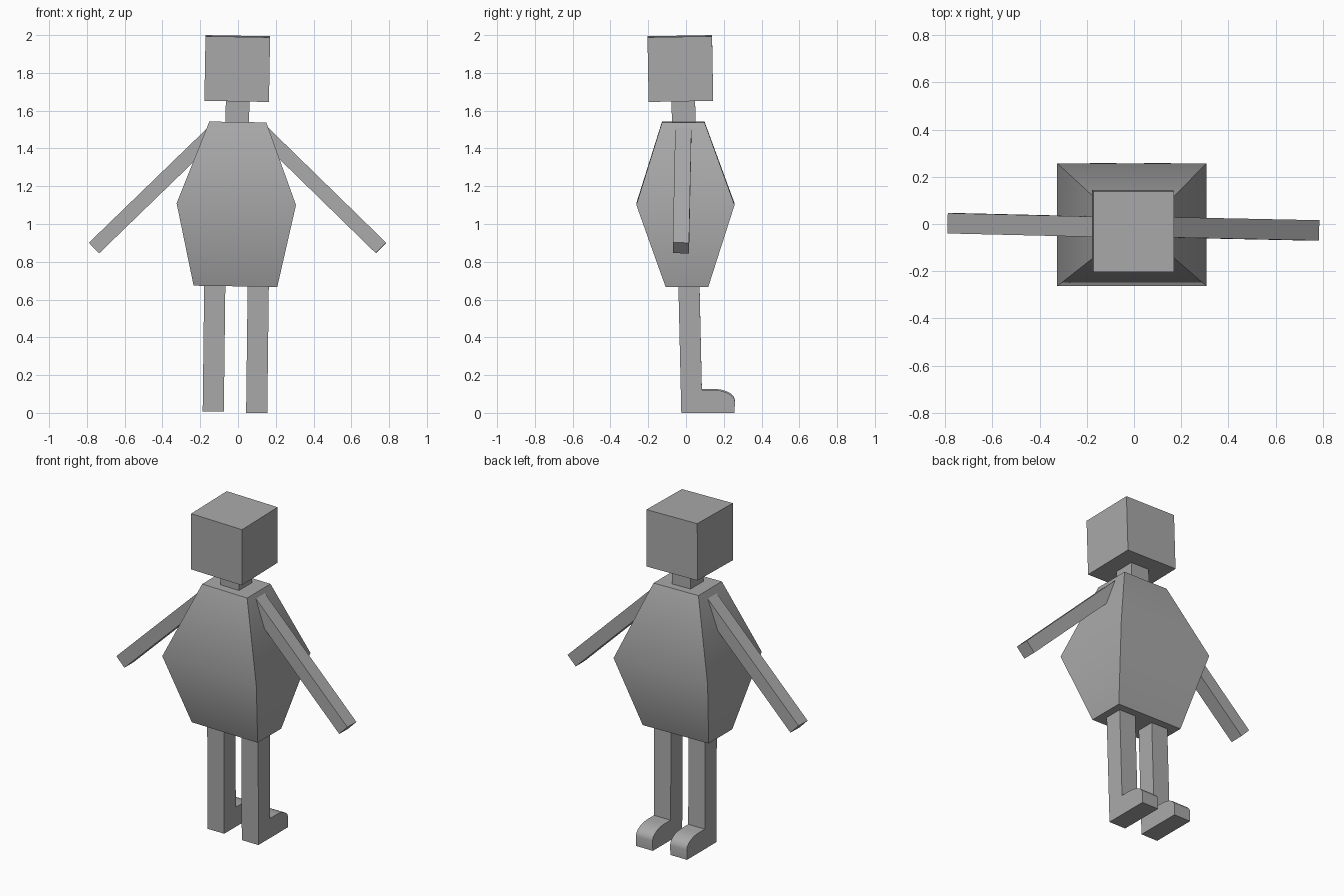
import bpy, bmesh, math
from mathutils import Vector, Euler

if "Cube" in bpy.data.objects:
    bpy.data.objects.remove(bpy.data.objects["Cube"], do_unlink=True)

GREY = (0.4, 0.4, 0.4, 1)
grey = bpy.data.materials.new("plain grey")
grey.use_nodes = True
grey.diffuse_color = GREY
grey.node_tree.nodes["Principled BSDF"].inputs["Base Color"].default_value = GREY


def finish(name, bm, smooth=False):
    bmesh.ops.recalc_face_normals(bm, faces=bm.faces)
    mesh = bpy.data.meshes.new(name)
    bm.to_mesh(mesh)
    bm.free()
    mesh.materials.append(grey)
    obj = bpy.data.objects.new(name, mesh)
    bpy.context.collection.objects.link(obj)
    if smooth:
        bpy.ops.object.select_all(action="DESELECT")
        obj.select_set(True)
        bpy.context.view_layer.objects.active = obj
        bpy.ops.object.shade_smooth_by_angle(angle=math.radians(50))
    return obj


def loft(name, rings, smooth=False):
    """Skin a list of matching point rings and cap both ends."""
    bm = bmesh.new()
    loops = [[bm.verts.new(p) for p in ring] for ring in rings]
    count = len(loops[0])
    for low, high in zip(loops, loops[1:]):
        for i in range(count):
            j = (i + 1) % count
            bm.faces.new((low[i], low[j], high[j], high[i]))
    bm.faces.new(loops[0][::-1])
    bm.faces.new(loops[-1])
    return finish(name, bm, smooth)


def box(name, size, location, rotation=(0, 0, 0)):
    bm = bmesh.new()
    bmesh.ops.create_cube(bm, size=1)
    bmesh.ops.scale(bm, vec=size, verts=bm.verts)
    obj = finish(name, bm)
    obj.location = location
    obj.rotation_euler = Euler(rotation)
    return obj


# Head and neck, with a very slight lean
lean = math.radians(1)
box("head", (0.342, 0.342, 0.342), (-0.004, -0.03, 1.823), (lean, lean, 0))
box("neck", (0.125, 0.125, 0.2), (-0.003, -0.013, 1.59), (lean, lean, 0))


# Torso: narrow shoulders, wide belly, narrower hips
def rectangle(x0, x1, y0, y1, z):
    return [(x, y, z - 0.015 * x)
            for x, y in ((x0, y0), (x1, y0), (x1, y1), (x0, y1))]


loft("torso", [rectangle(-0.235, 0.208, -0.108, 0.118, 0.67),
               rectangle(-0.325, 0.307, -0.263, 0.257, 1.105),
               rectangle(-0.152, 0.15, -0.127, 0.098, 1.54)], smooth=True)


# Arms: square bars from shoulder to hand
def arm(name, shoulder, hand):
    shoulder, hand = Vector(shoulder), Vector(hand)
    along = hand - shoulder
    obj = box(name, (0.078, 0.086, along.length), (shoulder + hand) / 2)
    side = Vector((0, 1, 0))
    side = (side - side.project(along)).normalized()
    axis = along.normalized()
    across = side.cross(axis)
    for v in obj.data.vertices:
        v.co = across * v.co.x + side * v.co.y + axis * v.co.z


arm("right_arm", (-0.13, -0.012, 1.485), (-0.762, 0.003, 0.873))
arm("left_arm", (0.13, -0.014, 1.485), (0.757, -0.027, 0.873))


# Legs: each one an extruded side profile with a rounded foot
def leg(name, x, z):
    profile = [(-0.042, 0.75), (-0.025, 0), (0.257, 0), (0.259, 0.06)]
    for step in range(1, 6):
        a = math.radians(18 * step)
        profile.append((0.149 + 0.11 * math.cos(a), 0.06 + 0.06 * math.sin(a)))
    profile += [(0.084, 0.12), (0.07, 0.75)]
    rings = [[(x + s * 0.056 + 0.012 * h, y, h + z) for y, h in profile]
             for s in (-1, 1)]
    loft(name, rings, smooth=True)


leg("right_leg", -0.131, 0.007)
leg("left_leg", 0.099, 0)
